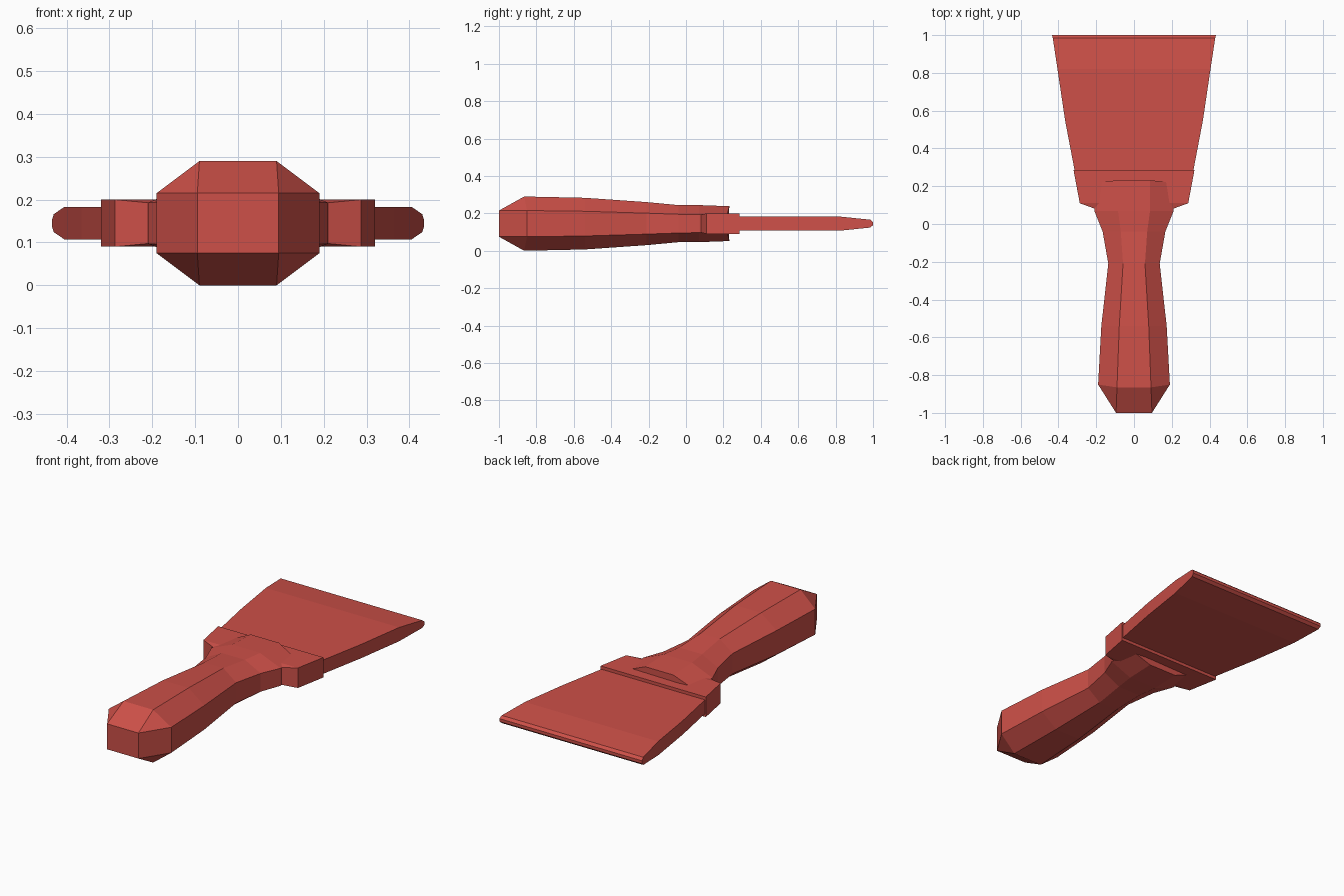
import bpy, bmesh

if "Cube" in bpy.data.objects:
    bpy.data.objects.remove(bpy.data.objects["Cube"])

ZC = 0.145  # height of the tool's mid plane

red = bpy.data.materials.new("red")
red.diffuse_color = (0.61, 0.08, 0.065, 1)
red.use_nodes = True
red.node_tree.nodes["Principled BSDF"].inputs["Base Color"].default_value = red.diffuse_color


def loft(name, rings):
    """Skin a list of equal-length point rings and cap both ends."""
    bm = bmesh.new()
    loops = [[bm.verts.new(p) for p in ring] for ring in rings]
    n = len(loops[0])
    for a, b in zip(loops, loops[1:]):
        for i in range(n):
            j = (i + 1) % n
            bm.faces.new((a[i], a[j], b[j], b[i]))
    bm.faces.new(loops[0][::-1])
    bm.faces.new(loops[-1])
    bmesh.ops.remove_doubles(bm, verts=bm.verts, dist=0.0005)
    bmesh.ops.recalc_face_normals(bm, faces=bm.faces)
    mesh = bpy.data.meshes.new(name)
    bm.to_mesh(mesh)
    bm.free()
    mesh.materials.append(red)
    obj = bpy.data.objects.new(name, mesh)
    bpy.context.collection.objects.link(obj)
    return obj


def octagon(y, w, t, s, h, bulge=0.0):
    """w: side half width, t: top half width, s: side half height, h: half height."""
    pts = [(w, -s), (w, s), (t, h), (-t, h), (-w, s), (-w, -s), (-t, -h), (t, -h)]
    return [(x, y + (bulge if abs(z) == h else 0), ZC + z) for x, z in pts]


def rectangle(y, w, h):
    return [(x, y, ZC + z) for x, z in ((w, -h), (w, h), (-w, h), (-w, -h))]


# Eight-sided handle with a waist, chamfered butt and flared neck
loft("handle", [
    octagon(-1.00, 0.095, 0.095, 0.07, 0.07),
    octagon(-0.85, 0.19, 0.09, 0.07, 0.145, -0.015),
    octagon(-0.54, 0.173, 0.078, 0.066, 0.138),
    octagon(-0.21, 0.136, 0.058, 0.056, 0.115),
    octagon(-0.04, 0.166, 0.07, 0.05, 0.099),
    octagon(0.07, 0.21, 0.085, 0.048, 0.099),
    octagon(0.22, 0.19, 0.085, 0.046, 0.093, 0.012),
])

# Collar clamping the blade
loft("collar", [
    rectangle(0.08, 0.205, 0.047),
    rectangle(0.11, 0.287, 0.055),
    rectangle(0.285, 0.32, 0.055),
])

# Flaring blade, thinned towards its edge
loft("blade", [
    rectangle(0.25, 0.308, 0.038),
    rectangle(0.55, 0.365, 0.038),
    rectangle(0.82, 0.405, 0.038),
    rectangle(0.985, 0.43, 0.021),
    rectangle(1.00, 0.434, 0.008),
])
